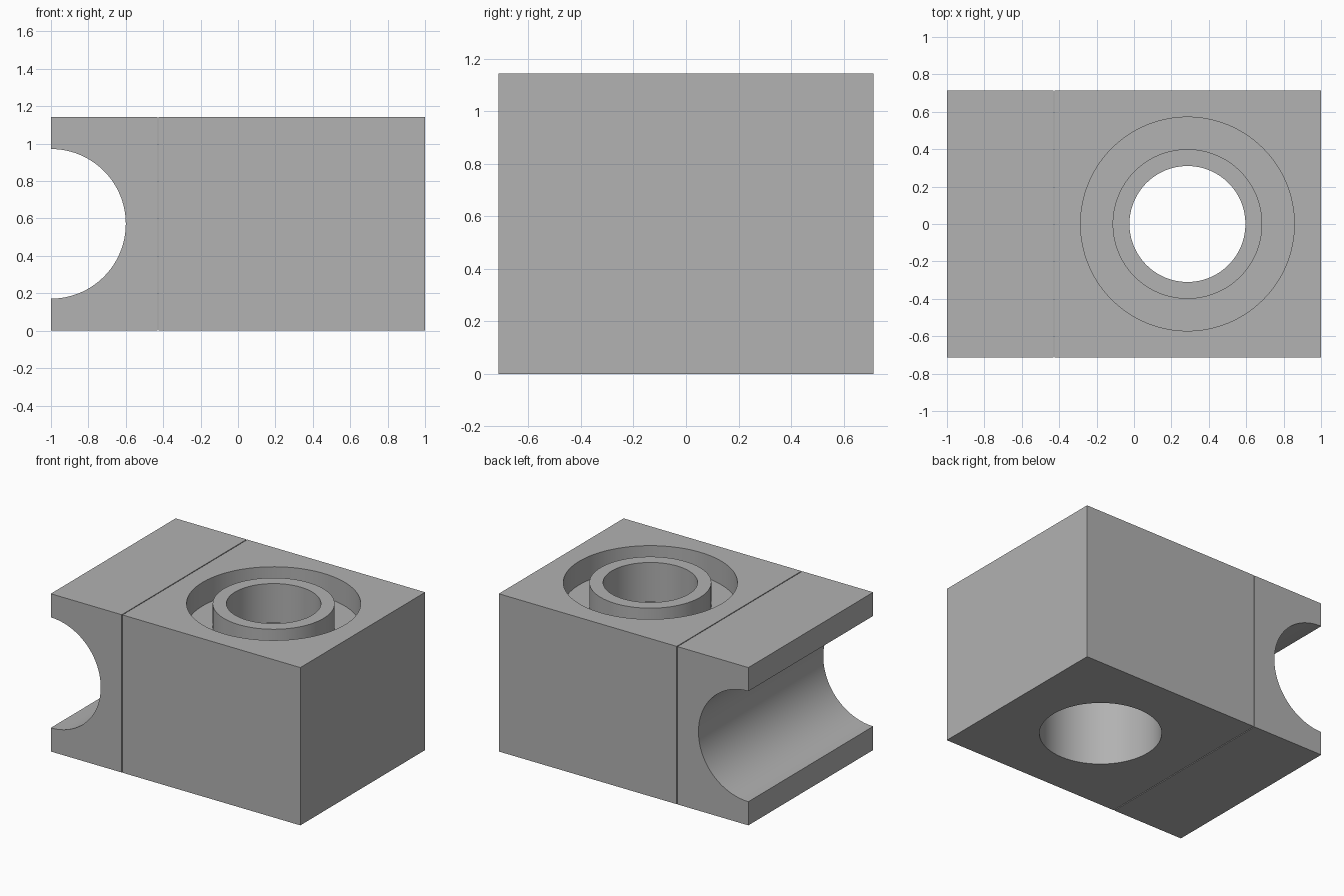
import bpy, math

if "Cube" in bpy.data.objects:
    bpy.data.objects.remove(bpy.data.objects["Cube"])

W, H = 1.4286, 1.1429           # depth and height of the blocks
SPLIT, GAP = -0.4286, 0.006     # thin joint between the two blocks
BORE_X = 0.2857                 # vertical axis of the bore

grey = bpy.data.materials.new("plain grey")
grey.diffuse_color = (0.445, 0.445, 0.445, 1)
grey.use_nodes = True
grey.node_tree.nodes["Principled BSDF"].inputs["Base Color"].default_value = grey.diffuse_color


def block(name, x0, x1):
    bpy.ops.mesh.primitive_cube_add(size=1, location=((x0 + x1) / 2, 0, H / 2))
    ob = bpy.context.object
    ob.name = name
    ob.scale = (x1 - x0, W, H)
    bpy.ops.object.transform_apply(location=True, rotation=True, scale=True)
    ob.data.materials.append(grey)
    return ob


def cylinder(name, radius, depth, location, rotation=(0, 0, 0)):
    bpy.ops.mesh.primitive_cylinder_add(vertices=128, radius=radius, depth=depth,
                                        location=location, rotation=rotation)
    ob = bpy.context.object
    ob.name = name
    ob.data.materials.append(grey)
    return ob


def upright(name, radius, z0, z1):
    return cylinder(name, radius, z1 - z0, (BORE_X, 0, (z0 + z1) / 2))


def cut(target, cutter):
    bpy.ops.object.select_all(action='DESELECT')
    target.select_set(True)
    bpy.context.view_layer.objects.active = target
    mod = target.modifiers.new("cut", 'BOOLEAN')
    mod.operation, mod.solver, mod.object = 'DIFFERENCE', 'EXACT', cutter
    bpy.ops.object.modifier_apply(modifier=mod.name)
    bpy.data.objects.remove(cutter, do_unlink=True)


def smooth(ob):
    bpy.ops.object.select_all(action='DESELECT')
    ob.select_set(True)
    bpy.context.view_layer.objects.active = ob
    bpy.ops.object.shade_smooth_by_angle(angle=math.radians(30))


# End block with a half-round channel along y
end = block("channel_block", -1, SPLIT - GAP / 2)
cut(end, cylinder("channel_cutter", 0.4, W + 0.4, (-1, 0, H / 2), (math.pi / 2, 0, 0)))
smooth(end)

# Main block: ring groove in the top, narrow bore above a wider one
main = block("bore_block", SPLIT + GAP / 2, 1)
groove = upright("groove_cutter", 0.5714, H - 0.1714, H + 0.2)
cut(groove, upright("ring_core", 0.4, H - 0.4, H + 0.4))
cut(main, groove)
cut(main, upright("narrow_bore_cutter", 0.31, 0.5, H + 0.2))
cut(main, upright("wide_bore_cutter", 0.4, -0.2, H - 0.2857))
smooth(main)
